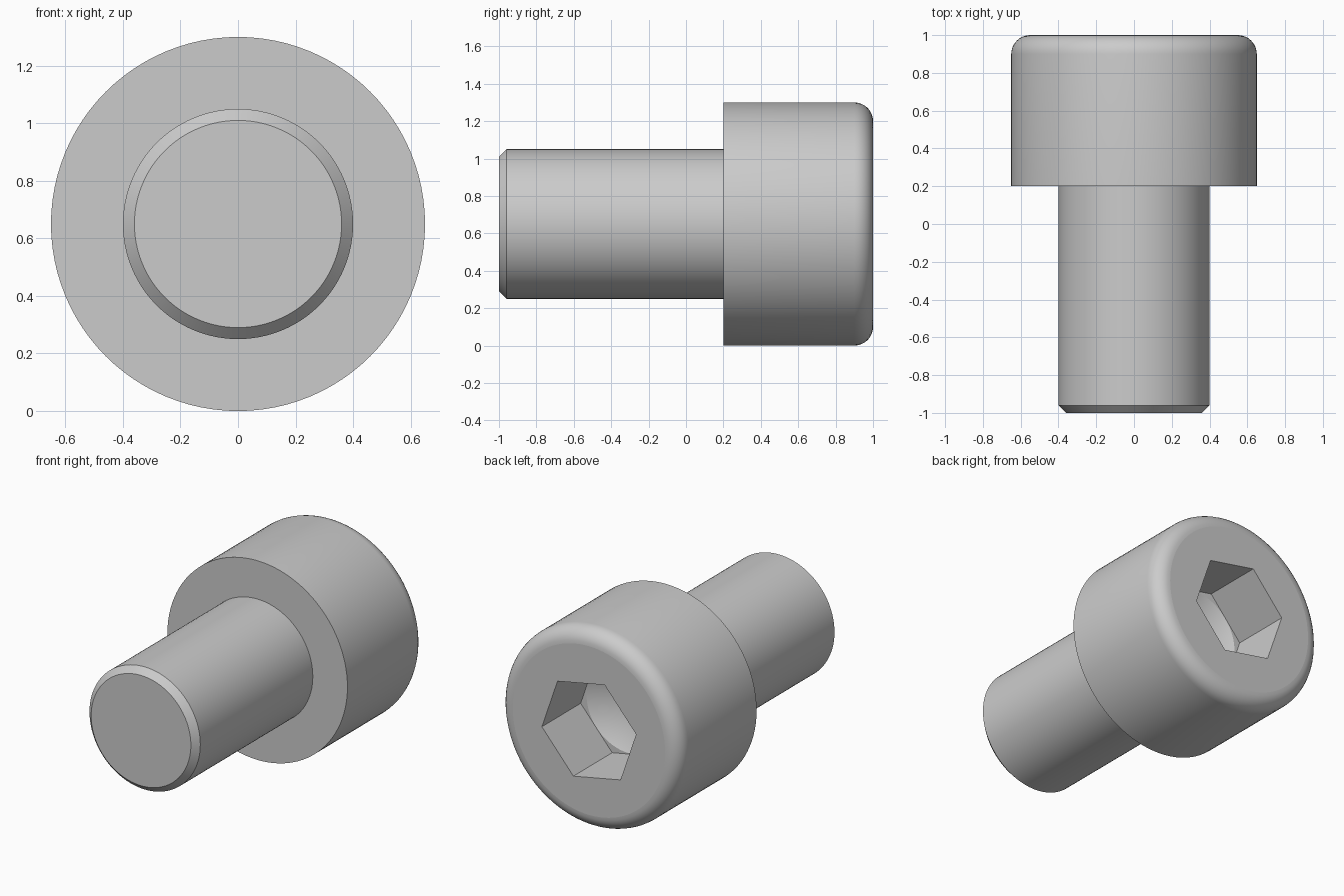
import bpy, bmesh, math
from mathutils import Vector

cube = bpy.data.objects.get("Cube")
if cube:
    bpy.data.objects.remove(cube)

AXIS_Z = 0.65
SEGMENTS = 96

steel = bpy.data.materials.new("steel grey")
steel.use_nodes = True
grey = (0.6, 0.6, 0.6, 1)
steel.diffuse_color = grey
steel.node_tree.nodes["Principled BSDF"].inputs["Base Color"].default_value = grey

bm = bmesh.new()


def ring(radius, y, count=SEGMENTS, start=0.0):
    """Loop of vertices around the bolt axis."""
    verts = []
    for i in range(count):
        a = start + math.tau * i / count
        verts.append(bm.verts.new((radius * math.cos(a), y, AXIS_Z + radius * math.sin(a))))
    return verts


def loop_pairs(loop):
    return list(zip(loop, loop[1:] + loop[:1]))


def skin(a, b):
    """Quads between two loops of equal count."""
    for (p, q), (r, s) in zip(loop_pairs(a), loop_pairs(b)):
        bm.faces.new((p, q, s, r))


def fill_between(outer, inner):
    """Flat face with a hole."""
    edges = []
    for p, q in loop_pairs(outer) + loop_pairs(inner):
        edges.append(bm.edges.get((p, q)) or bm.edges.new((p, q)))
    bmesh.ops.triangle_fill(bm, edges=edges, use_beauty=True, normal=Vector((0, 1, 0)))


# Chamfered shank, flange and rounded head rim
profile = [(0.36, -1), (0.4, -0.96), (0.4, 0.2), (0.65, 0.2)]
fillet = 0.1
for i in range(9):
    a = math.pi / 2 * i / 8
    profile.append((0.65 - fillet + fillet * math.cos(a), 1 - fillet + fillet * math.sin(a)))
loops = [ring(r, y) for r, y in profile]
for a, b in zip(loops, loops[1:]):
    skin(a, b)
bm.faces.new(loops[0])

# Hexagonal socket with a drilled conical floor
across_flats = 0.6
hex_radius = across_flats / math.sqrt(3)
turn = math.radians(-11)
hex_top = ring(hex_radius, 1, 6, turn)
hex_floor = ring(hex_radius, 0.6, 6, turn)
drill = ring(0.298, 0.6)
skin(hex_top, hex_floor)
fill_between(loops[-1], hex_top)
fill_between(hex_floor, drill)
tip = bm.verts.new((0, 0.6 - 0.3 * math.tan(math.pi / 6), AXIS_Z))
for p, q in loop_pairs(drill):
    bm.faces.new((p, q, tip))

# Smooth round surfaces, sharp borders on the flat ones
bmesh.ops.recalc_face_normals(bm, faces=bm.faces[:])
for f in bm.faces:
    f.smooth = True
for e in bm.edges:
    if len(e.link_faces) == 2:
        flats = [abs(f.normal.y) > 0.999 for f in e.link_faces]
        e.smooth = flats[0] == flats[1] and e.calc_face_angle() < math.radians(25)

mesh = bpy.data.meshes.new("socket_head_bolt")
bm.to_mesh(mesh)
bm.free()
mesh.materials.append(steel)
bolt = bpy.data.objects.new("socket_head_bolt", mesh)
bpy.context.collection.objects.link(bolt)
